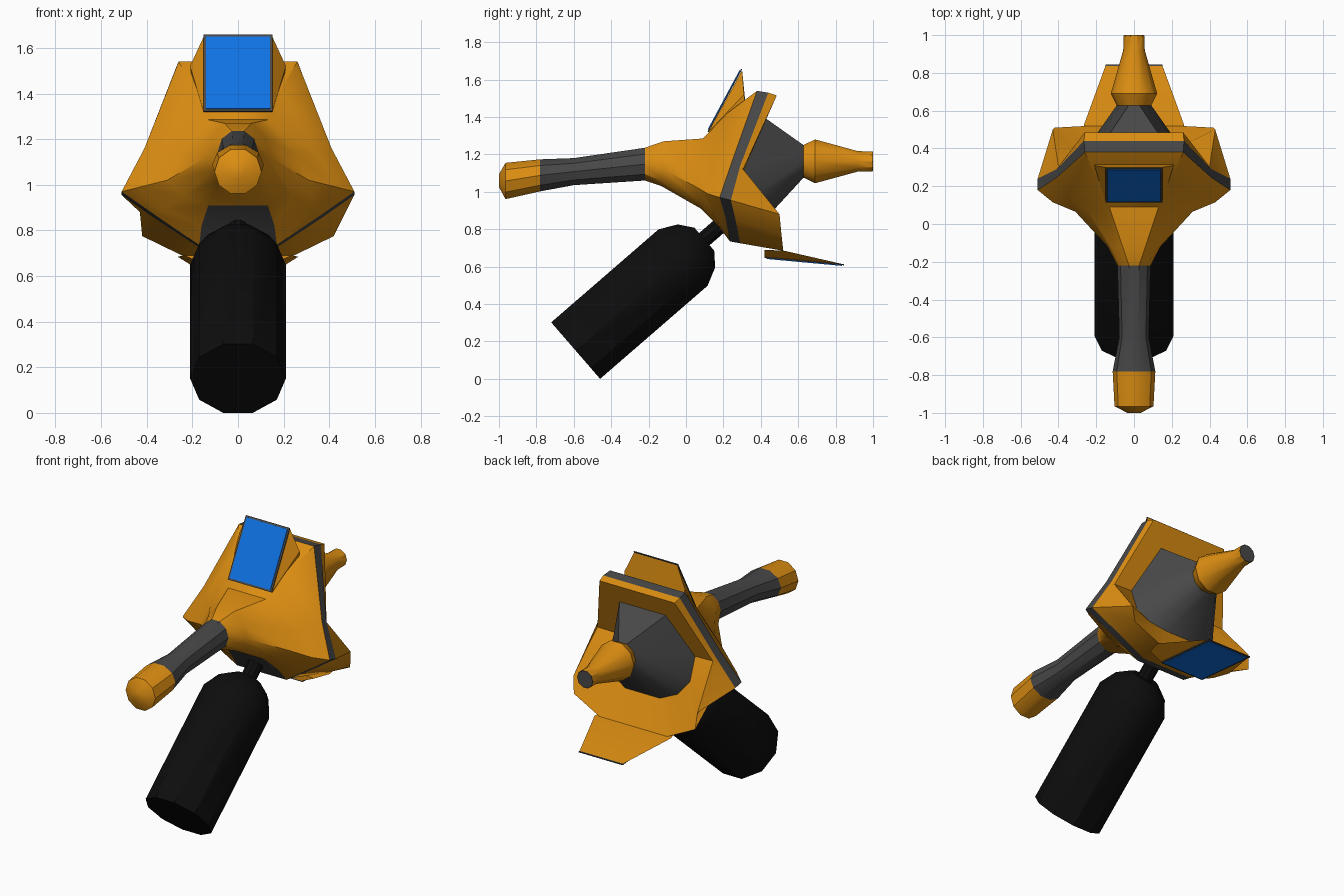
import bpy, bmesh, math
from mathutils import Vector

if "Cube" in bpy.data.objects:
    bpy.data.objects.remove(bpy.data.objects["Cube"])


def material(name, rgb):
    m = bpy.data.materials.new(name)
    m.diffuse_color = (*rgb, 1)
    m.use_nodes = True
    m.node_tree.nodes["Principled BSDF"].inputs["Base Color"].default_value = m.diffuse_color
    return m


ORANGE = material("orange", (0.72, 0.27, 0.006))
GREY = material("dark_grey", (0.065, 0.065, 0.065))
BLACK = material("black", (0.004, 0.004, 0.004))
BLUE = material("blue", (0.005, 0.17, 0.78))


def finish(name, bm, mats, angle=35):
    me = bpy.data.meshes.new(name)
    bm.to_mesh(me)
    bm.free()
    for m in mats:
        me.materials.append(m)
    ob = bpy.data.objects.new(name, me)
    bpy.context.collection.objects.link(ob)
    bpy.ops.object.select_all(action='DESELECT')
    ob.select_set(True)
    bpy.context.view_layer.objects.active = ob
    bpy.ops.object.shade_smooth_by_angle(angle=math.radians(angle))
    return ob


def mirror_ring(half):
    """Right half, top to bottom, completed with its mirror image."""
    return half + [(-x, y, z) for x, y, z in reversed(half)]


def round_ring(y, z, rx, rz=None):
    """Ten-sided ring facing along y."""
    rz = rz or rx
    angles = [math.radians(18 + 36 * i) for i in range(10)]
    return [(rx * math.sin(a), y, z + rz * math.cos(a)) for a in angles]


def loft(name, rings, mats, start=False, end=False, patch=()):
    """Skin rings front to back; patch lists (ring, side) faces using material 1."""
    bm = bmesh.new()
    vs = [[bm.verts.new(p) for p in r] for r in rings]
    n = len(vs[0])
    for k in range(len(vs) - 1):
        for i in range(n):
            j = (i + 1) % n
            f = bm.faces.new((vs[k][i], vs[k][j], vs[k + 1][j], vs[k + 1][i]))
            f.material_index = 1 if (k, i) in patch else 0
    if start:
        bm.faces.new(vs[0][::-1])
    if end:
        bm.faces.new(vs[-1])
    return finish(name, bm, mats)


def hull(name, half, mat):
    """Convex block from right-hand points and their mirror images."""
    bm = bmesh.new()
    vs = [bm.verts.new((s * x, y, z)) for x, y, z in half for s in (1, -1)]
    bmesh.ops.convex_hull(bm, input=vs)
    bmesh.ops.recalc_face_normals(bm, faces=bm.faces)
    return finish(name, bm, [mat], 20)


def panel(name, lo, hi, half_width, normal):
    """Dark frame with a blue pane lying between two (y, z) edges."""
    lo, hi, nrm = Vector((0, *lo)), Vector((0, *hi)), Vector((0, *normal)).normalized()
    d = (hi - lo).normalized()
    for part, inset, mat, t in (("frame", 0, GREY, 0.006), ("pane", 0.011, BLUE, 0.010)):
        pts = []
        for p in (lo + d * inset, hi - d * inset):
            for h in (0, t):
                q = p + nrm * h
                pts.append((half_width - inset, q.y, q.z))
        hull(name + "_" + part, pts, mat)


# Body shell, stripe, rear rim and recess share matching ten-point rings
neck = round_ring(-0.22, 1.148, 0.088, 0.092)
collar = mirror_ring([(.06, -.12, 1.27), (.12, -.12, 1.2), (.14, -.12, 1.12),
                      (.12, -.13, 1.06), (.07, -.13, 1.03)])
chest = mirror_ring([(.13, .09, 1.285), (.25, .08, 1.14), (.31, .065, 1.02),
                     (.24, .07, .95), (.13, .08, .91)])
flare = mirror_ring([(.19, .22, 1.42), (.35, .14, 1.13), (.43, .115, .99),
                     (.33, .14, .89), (.16, .17, .82)])
stripe_front = mirror_ring([(.26, .38, 1.54), (.41, .245, 1.16), (.51, .18, .97),
                            (.36, .21, .865), (.17, .235, .735)])
stripe_back = mirror_ring([(.265, .44, 1.53), (.41, .29, 1.14), (.51, .24, .955),
                           (.36, .265, .85), (.17, .29, .725)])
rim_back = mirror_ring([(.26, .485, 1.515), (.40, .305, 1.12), (.43, .50, .88),
                        (.42, .51, .775), (.235, .52, .685)])
recess = mirror_ring([(.16, .43, 1.39), (.28, .31, 1.12), (.28, .36, .98),
                      (.22, .40, .90), (.12, .43, .86)])
loft("body_shell", [neck, collar, chest, flare, stripe_front], [ORANGE, GREY],
     patch=((2, 4), (3, 4)))
loft("body_stripe", [stripe_front, stripe_back], [GREY])
loft("rear_rim", [stripe_back, rim_back, recess], [ORANGE])
loft("rear_cone", [recess, round_ring(.63, 1.163, .09)], [GREY])

# Rear nozzle
loft("rear_nozzle", [round_ring(.625, 1.163, .09), round_ring(.69, 1.163, .123),
                     round_ring(.92, 1.163, .057), round_ring(.998, 1.163, .056)], [ORANGE])
loft("nozzle_cap", [round_ring(.97, 1.163, .054), round_ring(1.0, 1.163, .054)],
     [GREY], end=True)

# Front barrel and tip
barrel_end = round_ring(-.78, 1.088, .113, .09)
loft("barrel", [barrel_end, round_ring(-.6, 1.108, .078, .076), neck], [GREY])
loft("barrel_tip", [round_ring(-1.0, 1.06, .035), round_ring(-.965, 1.058, .103, .102),
                    barrel_end], [ORANGE], start=True)

# Screen housing on top and fin underneath, each with a blue panel
hull("screen_housing", [(.15, .12, 1.32), (.15, .30, 1.65), (.21, .31, 1.52),
                        (.15, .20, 1.29), (.2, .32, 1.45)], ORANGE)
panel("screen", (.12, 1.32), (.30, 1.655), .152, (-.335, .18))
hull("lower_fin", [(.15, .42, .652), (.15, .84, .613), (.265, .525, .685),
                   (.235, .42, .69)], ORANGE)
panel("lower_fin", (.42, .652), (.845, .613), .152, (-.039, -.425))

# Bottle slung below, tilted up into the body
bottle = loft("bottle", [round_ring(0, 0, .21), round_ring(.76, 0, .21),
                         round_ring(.855, 0, .16), round_ring(.91, 0, .085)],
              [BLACK], start=True, end=True)
stem = loft("bottle_stem", [round_ring(.88, 0, .045), round_ring(1.12, 0, .045)],
            [BLACK], start=True, end=True)
for ob in (bottle, stem):
    ob.location = (0, -.59, .151)
    ob.rotation_euler.x = math.radians(40.9)
